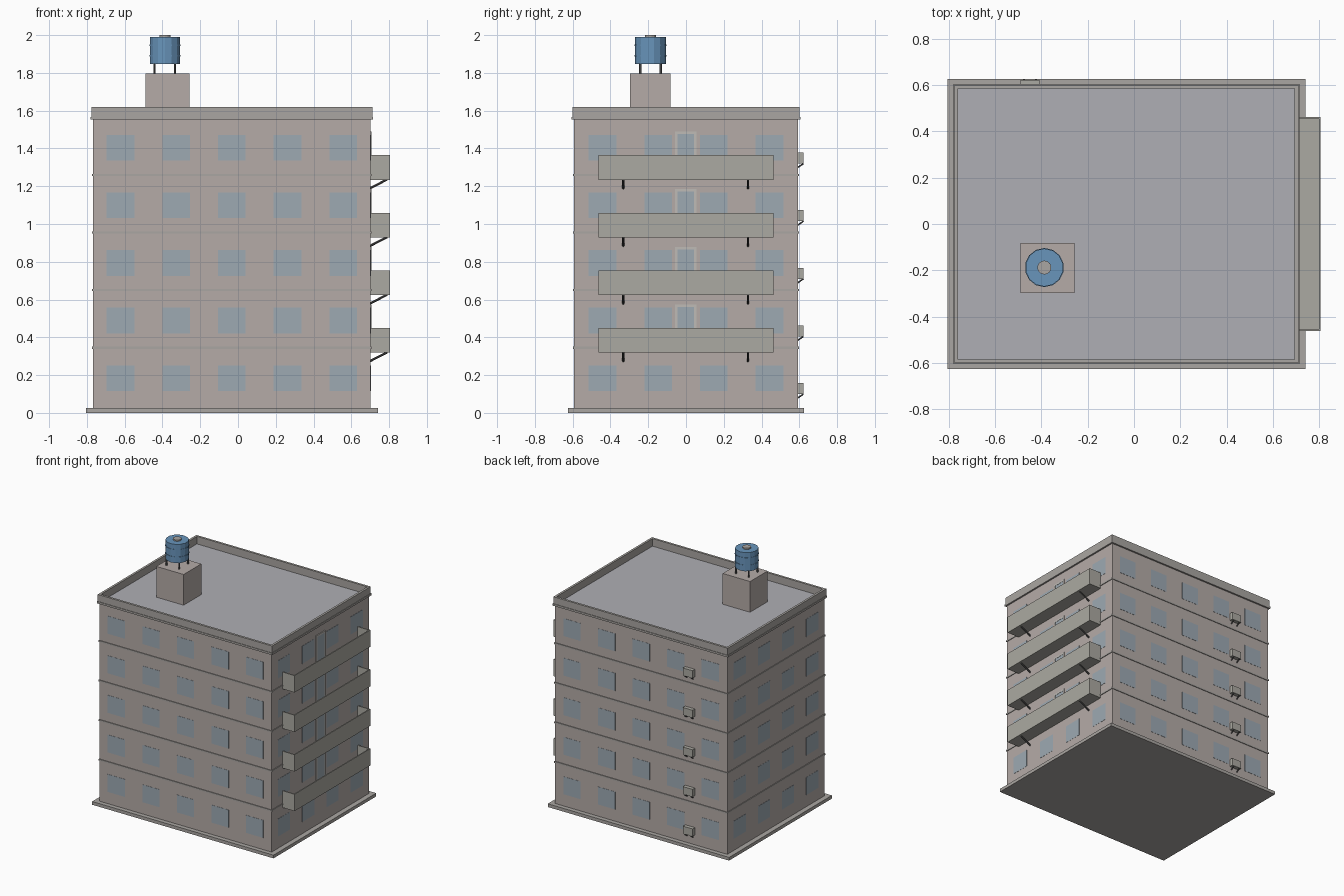
import bpy, bmesh, math
from mathutils import Vector, Matrix

if "Cube" in bpy.data.objects:
    bpy.data.objects.remove(bpy.data.objects["Cube"])


def material(name, r, g, b):
    m = bpy.data.materials.new(name)
    m.diffuse_color = (r, g, b, 1)
    m.use_nodes = True
    m.node_tree.nodes["Principled BSDF"].inputs["Base Color"].default_value = m.diffuse_color
    return m


WALL = material("wall_plaster", 0.46, 0.41, 0.39)
TRIM = material("trim_concrete", 0.40, 0.38, 0.36)
ROOF = material("roof_felt", 0.43, 0.43, 0.46)
GLASS = material("window_glass", 0.34, 0.40, 0.45)
FRAME = material("door_paint", 0.52, 0.50, 0.47)
PANEL = material("balcony_panel", 0.41, 0.40, 0.36)
METAL = material("dark_metal", 0.10, 0.10, 0.10)
BLUE = material("tank_blue", 0.14, 0.30, 0.50)


def finish(name, bm, mat):
    me = bpy.data.meshes.new(name)
    bmesh.ops.recalc_face_normals(bm, faces=bm.faces)
    bm.to_mesh(me)
    bm.free()
    me.materials.append(mat)
    ob = bpy.data.objects.new(name, me)
    bpy.context.collection.objects.link(ob)
    return ob


def add_box(bm, x0, x1, y0, y1, z0, z1):
    m = Matrix.Translation(((x0 + x1) / 2, (y0 + y1) / 2, (z0 + z1) / 2))
    bmesh.ops.create_cube(bm, size=1, matrix=m @ Matrix.Diagonal((x1 - x0, y1 - y0, z1 - z0, 1)))


def boxes(name, mat, *dims):
    bm = bmesh.new()
    for d in dims:
        add_box(bm, *d)
    return finish(name, bm, mat)


def add_rod(bm, a, b, r, n):
    a, b = Vector(a), Vector(b)
    rot = (b - a).to_track_quat('Z', 'Y').to_matrix().to_4x4()
    bmesh.ops.create_cone(bm, cap_ends=True, segments=n, radius1=r, radius2=r,
                          depth=(b - a).length, matrix=Matrix.Translation((a + b) / 2) @ rot)


def ring(name, mat, out, inn, z0, z1):
    # rectangular frame around the building, offsets measured from the wall face
    bm = bmesh.new()
    loops = []
    for off, z in ((out, z0), (out, z1), (inn, z1), (inn, z0)):
        a, b, c, d = X0 - off, X1 + off, -Y - off, Y + off
        loops.append([bm.verts.new(p) for p in ((a, c, z), (b, c, z), (b, d, z), (a, d, z))])
    for i in range(4):
        p, q = loops[i], loops[(i + 1) % 4]
        for k in range(4):
            bm.faces.new((p[k], p[(k + 1) % 4], q[(k + 1) % 4], q[k]))
    return finish(name, bm, mat)


X0, X1, Y = -0.767, 0.702, 0.592
XC = (X0 + X1) / 2
FLOORS, PITCH, BASE = 5, 0.305, 0.025

# main volume
boxes("base_slab", TRIM, (-0.806, 0.741, -0.626, 0.626, 0, BASE))
boxes("building_body", WALL, (X0, X1, -Y, Y, BASE, 1.554))
boxes("roof_deck", ROOF, (X0 + .005, X1 - .005, -Y + .005, Y - .005, 1.55, 1.56))
ring("cornice", TRIM, 0.013, -0.005, 1.552, 1.567)
ring("parapet", TRIM, 0.009, -0.008, 1.567, 1.62)
for i in range(1, FLOORS):
    z = BASE + PITCH * i + 0.009
    ring(f"floor_band_{i}", TRIM, 0.005, -0.004, z, z + 0.012)

# windows on all four sides
W, T = 0.0735, 0.0015
bm = bmesh.new()
for f in range(FLOORS):
    z0 = 0.116 + PITCH * f
    z1 = z0 + 0.136
    for i in range(5):
        x = XC + (i - 2) * 0.295
        for s in (-1, 1):
            y0, y1 = sorted((s * (Y - T), s * (Y + T)))
            add_box(bm, x - W, x + W, y0, y1, z0, z1)
    for i in range(4):
        y = (i - 1.5) * 0.295
        for x in (X0, X1):
            add_box(bm, x - T, x + T, y - W, y + W, z0, z1)
finish("windows", bm, GLASS)

# balconies with doors and struts on the right side
for f in range(1, FLOORS):
    z = 0.014 + PITCH * f
    zt, xo, w, t = z + 0.13, 0.806, 0.462, 0.008
    boxes(f"balcony_{f}", PANEL,
          (X1, xo, -w, w, z, z + 0.014),
          (xo - t, xo, -w, w, z + 0.014, zt),
          (X1, xo - t, -w, -w + t, z + 0.014, zt),
          (X1, xo - t, w - t, w, z + 0.014, zt))
    d0, dt = z + 0.014, z + 0.255
    boxes(f"door_frame_{f}", FRAME,
          (X1, X1 + .006, -0.058, -0.045, d0, dt),
          (X1, X1 + .006, 0.043, 0.056, d0, dt),
          (X1, X1 + .006, -0.045, 0.043, dt - 0.013, dt))
    boxes(f"door_{f}", GLASS, (X1, X1 + .004, -0.045, 0.043, d0, dt - 0.013))
    bm = bmesh.new()
    for y in (-0.332, 0.328):
        add_rod(bm, (X1 - .003, y, z - 0.045), (0.79, y, z + 0.002), 0.006, 8)
    finish(f"balcony_struts_{f}", bm, METAL)

# air conditioners on the back
for f in range(FLOORS):
    z = 0.10 + PITCH * f
    boxes(f"air_conditioner_{f}", PANEL, (-0.49, -0.408, Y - .002, 0.621, z, z + 0.058))
    bm = bmesh.new()
    for x in (-0.475, -0.423):
        add_rod(bm, (x, Y - .002, z - 0.022), (x, 0.622, z), 0.004, 6)
    finish(f"air_conditioner_brackets_{f}", bm, METAL)

# stair head and water tank
boxes("roof_hut", WALL, (-0.489, -0.256, -0.297, -0.082, 1.556, 1.797))
cx, cy, N = -0.387, -0.188, 14


def drum(name, mat, r, z0, z1):
    bm = bmesh.new()
    add_rod(bm, (cx, cy, z0), (cx, cy, z1), r, N)
    finish(name, bm, mat)


drum("water_tank", BLUE, 0.082, 1.846, 1.99)
drum("tank_cap", TRIM, 0.03, 1.985, 2.0)
for i, z in enumerate((1.89, 1.947)):
    drum(f"tank_hoop_{i}", BLUE, 0.0845, z - 0.004, z + 0.004)
bm = bmesh.new()
for sx in (-1, 1):
    for sy in (-1, 1):
        p = (cx + sx * 0.054, cy + sy * 0.054)
        add_rod(bm, (*p, 1.79), (*p, 1.85), 0.006, 6)
finish("tank_legs", bm, METAL)
